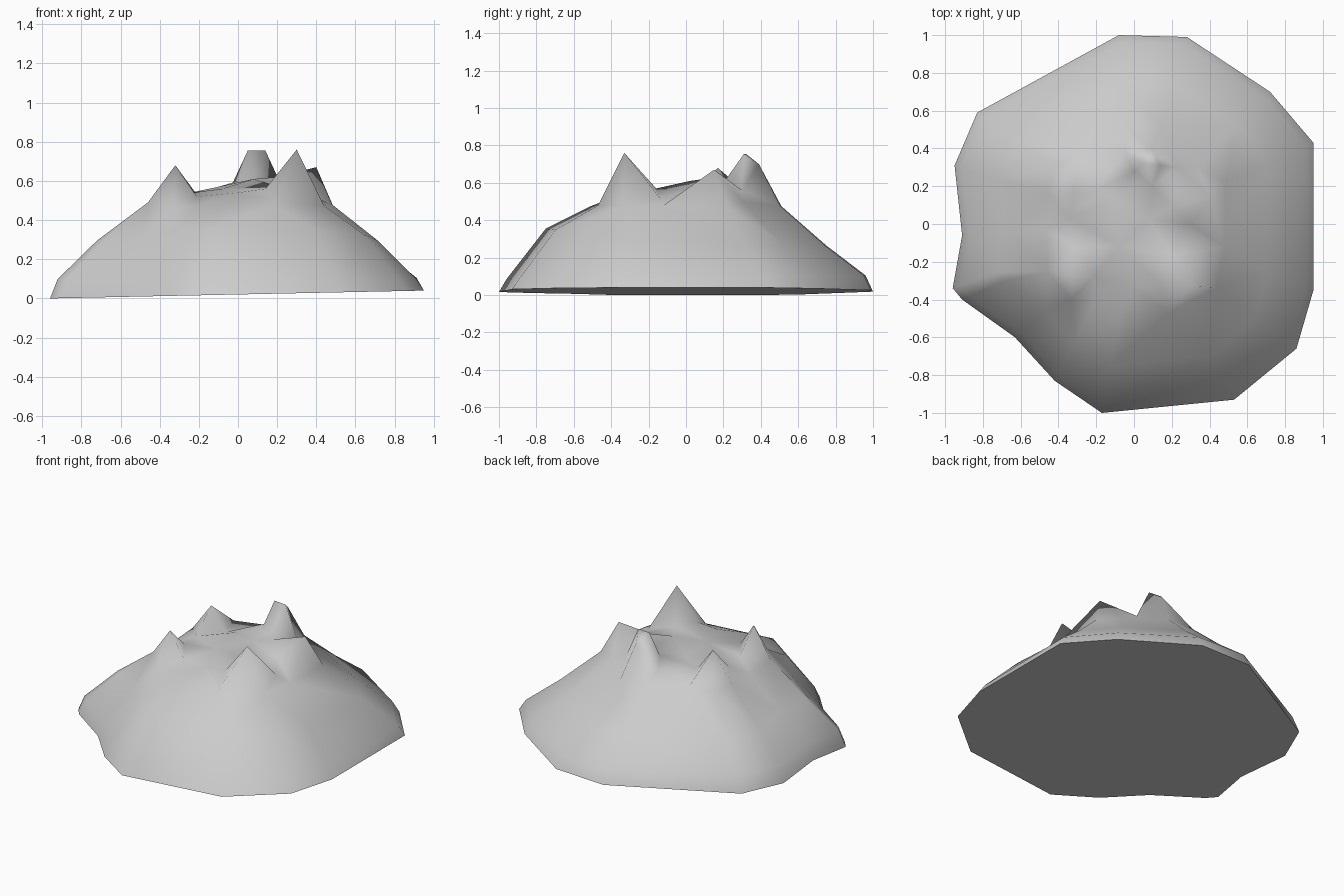
import bpy, bmesh, math
from mathutils import Vector
from mathutils.geometry import delaunay_2d_cdt

# Footprint of the mountain, counter-clockwise
outline = [(-0.08, 1.0), (-0.83, 0.59), (-0.95, 0.31), (-0.91, -0.06), (-0.96, -0.34),
           (-0.91, -0.40), (-0.63, -0.60), (-0.42, -0.83), (-0.17, -1.0), (0.53, -0.93),
           (0.86, -0.66), (0.95, -0.35), (0.95, 0.43), (0.72, 0.70), (0.28, 0.99)]

# Jagged peaks around the crater
peaks = [(-0.32, -0.27, 0.68), (-0.32, 0.17, 0.68), (0.30, -0.33, 0.76), (0.40, 0.15, 0.67),
         (0.05, 0.32, 0.755), (0.14, 0.31, 0.755), (0.10, 0.39, 0.70)]

# Feet of the peaks, saddles and crater floor
feet = [(0.14, -0.32, 0.56), (0.20, -0.16, 0.57), (0.38, -0.14, 0.52), (0.18, -0.47, 0.48),
        (-0.21, -0.28, 0.52), (-0.46, -0.25, 0.49), (-0.32, -0.12, 0.53), (-0.33, -0.40, 0.47),
        (-0.29, 0.37, 0.51), (-0.21, 0.17, 0.53), (-0.34, 0.03, 0.52), (-0.46, 0.17, 0.49),
        (0.00, 0.28, 0.60), (0.10, 0.20, 0.60), (0.23, 0.30, 0.56), (-0.05, 0.38, 0.54),
        (0.20, 0.09, 0.62), (0.30, 0.00, 0.56), (0.34, 0.30, 0.50), (0.48, -0.12, 0.48),
        (-0.08, -0.12, 0.56), (0.08, 0.02, 0.61), (-0.10, 0.14, 0.57), (0.00, -0.34, 0.54)]

points = [(x, y, 0.02 + 0.021 * x) for x, y in outline]
count = len(outline)
top = peaks + feet

# Slope contours: shrunken copies of the footprint, steeper at the front
for scale, height, front in ((0.96, 0.105, -0.02), (0.75, 0.265, 0.09), (0.51, 0.475, 0.0)):
    for x, y in outline:
        px, py = x * scale, y * scale
        if all(math.hypot(px - f[0], py - f[1]) > 0.1 for f in top):
            points.append((px, py, height + front * max(0, -y)))
points += top

# Triangulate the surface inside the footprint
verts, _, faces, origins, _, _ = delaunay_2d_cdt(
    [Vector(p[:2]) for p in points], [], [list(range(count))], 1, 1e-5)

bm = bmesh.new()
bv = [bm.verts.new((v.x, v.y, points[o[0]][2] if o else 0.1)) for v, o in zip(verts, origins)]
for f in faces:
    bm.faces.new([bv[i] for i in f])

# Underside
rim = {o: i for i, src in enumerate(origins) for o in src if o < count}
bm.faces.new([bv[rim[i]] for i in range(count)])
bmesh.ops.recalc_face_normals(bm, faces=bm.faces[:])

mesh = bpy.data.meshes.new("mountain")
bm.to_mesh(mesh)
bm.free()
mountain = bpy.data.objects.new("mountain", mesh)
bpy.context.collection.objects.link(mountain)
bpy.context.view_layer.objects.active = mountain
mountain.select_set(True)
bpy.ops.object.shade_smooth_by_angle(angle=math.radians(85))
